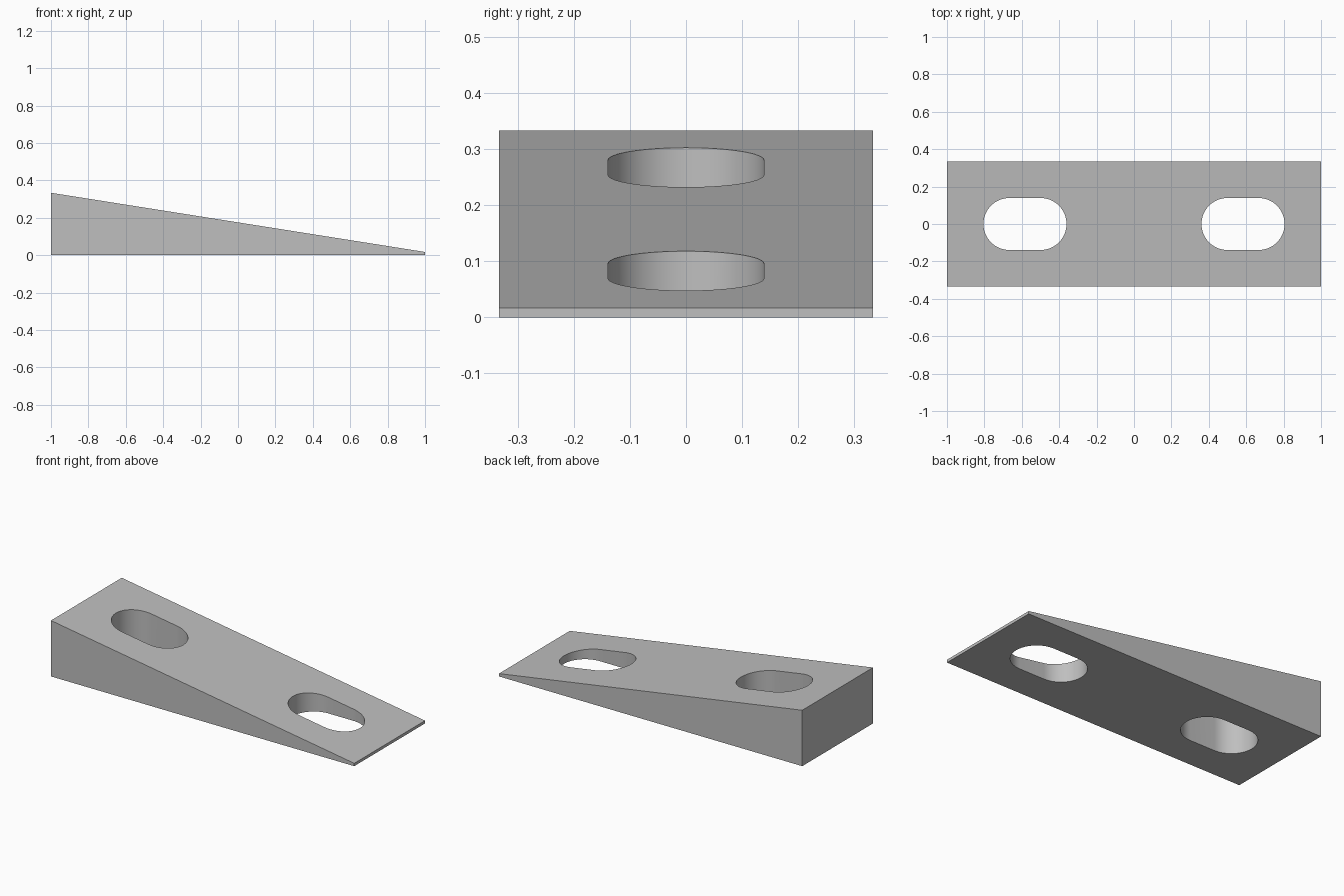
import bpy, bmesh
from math import cos, sin, pi, radians
from mathutils import Vector

cube = bpy.data.objects.get("Cube")
if cube:
    bpy.data.objects.remove(cube, do_unlink=True)

HALF_WIDTH = 1 / 3
TALL_END, THIN_END = 1 / 3, 0.017
SLOT_X, SLOT_RADIUS, SLOT_STRAIGHT = 0.583, 0.139, 0.083

grey = bpy.data.materials.new("plain grey")
grey.use_nodes = True
colour = (0.52, 0.52, 0.52, 1)
grey.diffuse_color = colour
grey.node_tree.nodes["Principled BSDF"].inputs["Base Color"].default_value = colour


def extrude_profile(name, points, direction):
    """Make a closed solid by extruding a flat outline."""
    bm = bmesh.new()
    face = bm.faces.new([bm.verts.new(p) for p in points])
    result = bmesh.ops.extrude_face_region(bm, geom=[face])
    moved = [v for v in result["geom"] if isinstance(v, bmesh.types.BMVert)]
    bmesh.ops.translate(bm, verts=moved, vec=Vector(direction))
    bmesh.ops.recalc_face_normals(bm, faces=bm.faces)
    mesh = bpy.data.meshes.new(name)
    bm.to_mesh(mesh)
    bm.free()
    mesh.materials.append(grey)
    obj = bpy.data.objects.new(name, mesh)
    bpy.context.collection.objects.link(obj)
    return obj


def slot_outline(x, steps=32):
    """Stadium outline: two half circles joined by straight sides."""
    points = []
    for side in (1, -1):
        for i in range(steps + 1):
            a = -pi / 2 + pi * i / steps
            points.append((x + side * (SLOT_STRAIGHT + SLOT_RADIUS * cos(a)),
                           side * SLOT_RADIUS * sin(a), -0.1))
    return points


# Wedge body
side_profile = [(-1, 0), (1, 0), (1, THIN_END), (-1, TALL_END)]
wedge = extrude_profile("wedge_body", [(x, -HALF_WIDTH, z) for x, z in side_profile],
                        (0, 2 * HALF_WIDTH, 0))

# Vertical slots through the wedge
bpy.context.view_layer.objects.active = wedge
for label, side in (("left", 1), ("right", -1)):
    cutter = extrude_profile(label + "_slot_cutter", slot_outline(side * SLOT_X), (0, 0, 0.6))
    cutter.hide_render = True
    cut = wedge.modifiers.new(label + "_slot", "BOOLEAN")
    cut.operation = "DIFFERENCE"
    cut.solver = "EXACT"
    cut.object = cutter
    bpy.ops.object.modifier_apply(modifier=cut.name)
    bpy.data.objects.remove(cutter, do_unlink=True)

# Smooth slot walls, crisp outer edges
bpy.ops.object.select_all(action="DESELECT")
wedge.select_set(True)
bpy.ops.object.shade_smooth_by_angle(angle=radians(30))
